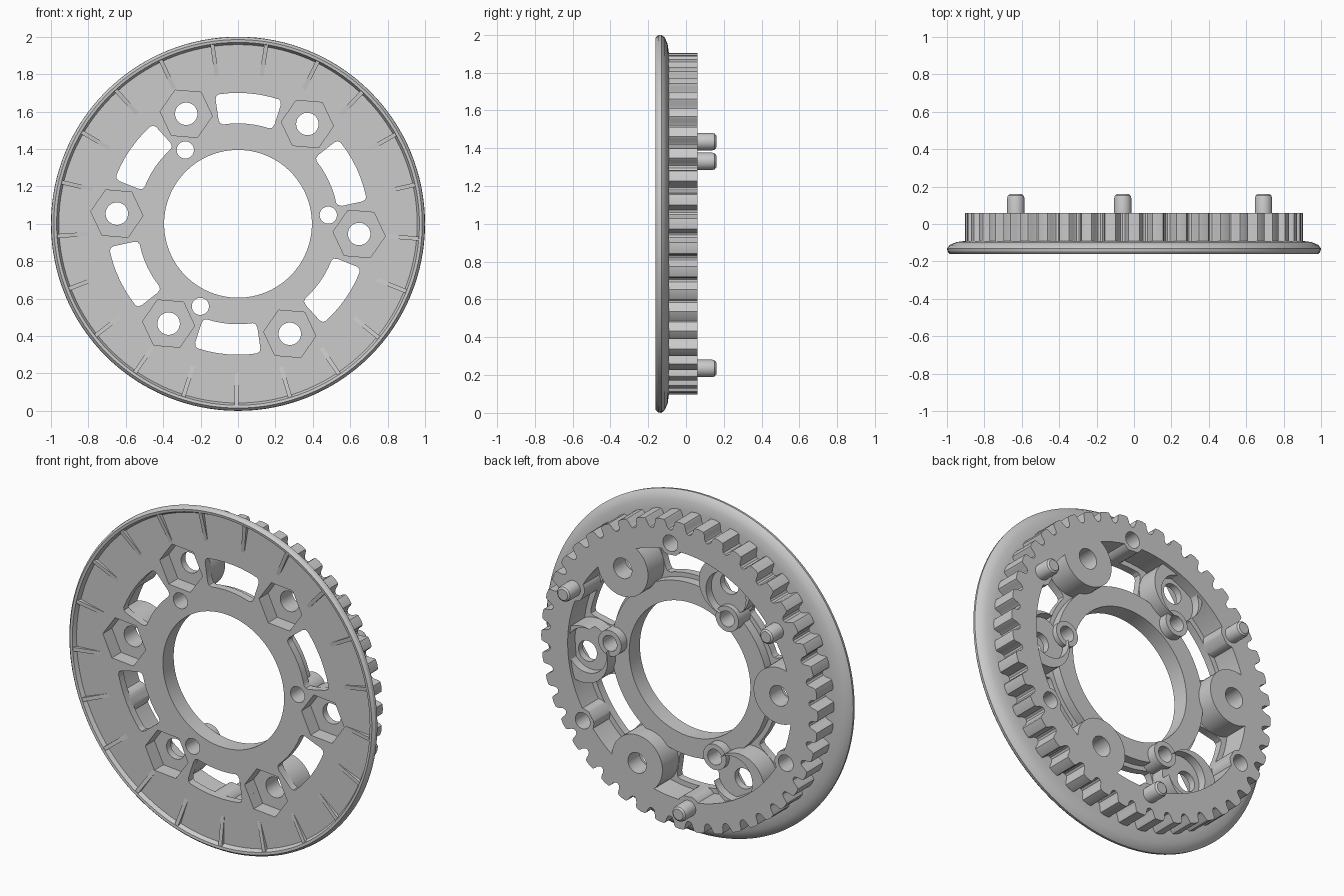
import bpy, bmesh
from math import sin, cos, radians, pi

if "Cube" in bpy.data.objects:
    bpy.data.objects.remove(bpy.data.objects["Cube"])

FRONT, BACK, TOP = -0.135, -0.09, 0.06   # web front, web back, toothed ring back


def polar(r, deg):
    return r * cos(radians(deg)), r * sin(radians(deg))


def circle(r, at=(0, 0), n=40, turn=0):
    return [(at[0] + r * cos(2 * pi * i / n + radians(turn)),
             at[1] + r * sin(2 * pi * i / n + radians(turn))) for i in range(n)]


def finish(name, bm):
    bmesh.ops.recalc_face_normals(bm, faces=bm.faces)
    me = bpy.data.meshes.new(name)
    bm.to_mesh(me)
    bm.free()
    ob = bpy.data.objects.new(name, me)
    bpy.context.collection.objects.link(ob)
    return ob


def stack(name, solids):
    """Solids made of loops: each is a list of (outline, y) sections."""
    bm = bmesh.new()
    for sections in solids:
        rings = [[bm.verts.new((x, y, z + 1)) for x, z in pts] for pts, y in sections]
        bm.faces.new(rings[0])
        bm.faces.new(rings[-1])
        for a, b in zip(rings, rings[1:]):
            for i in range(len(a)):
                j = (i + 1) % len(a)
                bm.faces.new((a[i], a[j], b[j], b[i]))
    return finish(name, bm)


def prism(pts, y0, y1):
    return [(pts, y0), (pts, y1)]


def lathe(name, profile, n=128):
    bm = bmesh.new()
    rings = [[bm.verts.new((x, y, z + 1)) for x, z in circle(r, n=n)] for r, y in profile]
    for a, b in zip(rings, rings[1:] + rings[:1]):
        for i in range(n):
            j = (i + 1) % n
            bm.faces.new((a[i], a[j], b[j], b[i]))
    return finish(name, bm)


def cut(ob, *cutters):
    bpy.context.view_layer.objects.active = ob
    for c in cutters:
        m = ob.modifiers.new("cut", 'BOOLEAN')
        m.operation, m.solver, m.object = 'DIFFERENCE', 'EXACT', c
        bpy.ops.object.modifier_apply(modifier=m.name)


# Layout angles
bolts = [-4.8 + 60 * k for k in range(6)]
plain, hooked = bolts[1::2], bolts[0::2]
screws = [5.5 + 120 * k for k in range(3)]
pins = [25.5 + 120 * k for k in range(3)]
sockets = [85.5 + 120 * k for k in range(3)]


def slot(c):
    half = [(13.2, .70), (14.4, .693), (15, .675), (15.4, .565), (14.8, .545), (13.2, .537)]
    outer = [(a, .70) for a in (-9, -4.5, 0, 4.5, 9)]
    inner = [(-a, .537) for a, _ in outer]
    loop = outer + half + inner + [(-a, r) for a, r in reversed(half)]
    return [polar(r, c + a) for a, r in loop]


# Cutters
slot_cut = stack("slot_cutter", [prism(slot(25.2 + 60 * k), -.3, .3) for k in range(6)])
hex_cut = stack("hex_cutter", [prism(circle(.14, polar(.65, a), 6, a), -.3, -.05) for a in bolts])
bolt_cut = stack("bolt_cutter", [prism(circle(.06, polar(.65, a)), -.3, .3) for a in bolts])
screw_cut = stack("screw_cutter", [prism(circle(.046, polar(.485, a)), -.3, .3) for a in screws])
socket_cut = stack("socket_cutter", [prism(circle(.048, polar(.767, a)), -.05, .3) for a in sockets])
ring_cut = stack("ring_cutter", [prism(circle(.73, n=96), -.3, .3)])
hook_cut = stack("hook_cutter", [prism(circle(.13, polar(.62, a + 2.5)), -.01, .3) for a in hooked])
cutters = [slot_cut, hex_cut, bolt_cut, screw_cut, socket_cut, ring_cut, hook_cut]

# Flange with raised lip, web and central hub
flange = lathe("flange", [(.395, FRONT), (.958, FRONT), (.97, -.158), (.985, -.16), (.997, -.147),
                          (1, -.13), (.985, -.112), (.95, -.097), (.9, BACK), (.51, BACK),
                          (.51, -.035), (.395, -.035)])
cut(flange, slot_cut, hex_cut, bolt_cut, screw_cut)

# Toothed belt ring
TEETH = 44
tooth = [(-.28, .887), (-.22, .9), (0, .903), (.22, .9), (.28, .887),
         (.32, .865), (.40, .849), (.5, .845), (.60, .849), (.68, .865)]
outline = [polar(r, (k + f) * 360 / TEETH) for k in range(TEETH) for f, r in tooth]
gear = stack("toothed_ring", [prism(outline, -.095, TOP)])
cut(gear, ring_cut, hex_cut, bolt_cut, socket_cut)

# Large bolt bosses
bosses = stack("bolt_bosses", [prism(circle(.165, polar(.65, a), 48), -.1, TOP) for a in plain])
cut(bosses, hex_cut, bolt_cut, slot_cut)

# Crescent bolt bosses, opened towards the screw bosses
hooks = stack("crescent_bosses", [prism(circle(.165, polar(.65, a), 48), -.1, .04) for a in hooked])
cut(hooks, hook_cut, hex_cut, bolt_cut, screw_cut, slot_cut)

# Small screw bosses
small = stack("screw_bosses", [prism(circle(.075, polar(.485, a)), -.1, .02) for a in screws])
cut(small, screw_cut, bolt_cut, hex_cut)

# Bosses that carry the sockets and pins
carriers = stack("pin_bosses", [prism(circle(.073, polar(.767, a)), -.1, TOP) for a in pins + sockets])
cut(carriers, socket_cut, slot_cut)

# Locating pins with rounded tips
locating = stack("locating_pins", [[(circle(r, polar(.767, a), 32), y) for r, y in
                 ((.046, .03), (.046, .138), (.042, .152), (.032, .16))] for a in pins])

# Wedge ribs supporting the lip on the front
bm = bmesh.new()
for k in range(21):
    a = radians(81 + k * 360 / 21)
    c, s = cos(a), sin(a)
    sides = [[bm.verts.new((r * c - w * s, y, 1 + r * s + w * c)) for r, y in
              ((.8, FRONT), (.8, -.125), (.968, -.125), (.968, -.157))] for w in (-.011, .011)]
    bm.faces.new(sides[0])
    bm.faces.new(sides[1])
    for i in range(4):
        j = (i + 1) % 4
        bm.faces.new((sides[0][i], sides[0][j], sides[1][j], sides[1][i]))
ribs = finish("lip_ribs", bm)

for c in cutters:
    bpy.data.objects.remove(c)

# Smooth the round surfaces, keep edges sharp
bpy.ops.object.select_all(action='DESELECT')
for ob in (flange, gear, bosses, hooks, small, carriers, locating):
    ob.select_set(True)
bpy.context.view_layer.objects.active = flange
bpy.ops.object.shade_smooth_by_angle(angle=radians(30))
